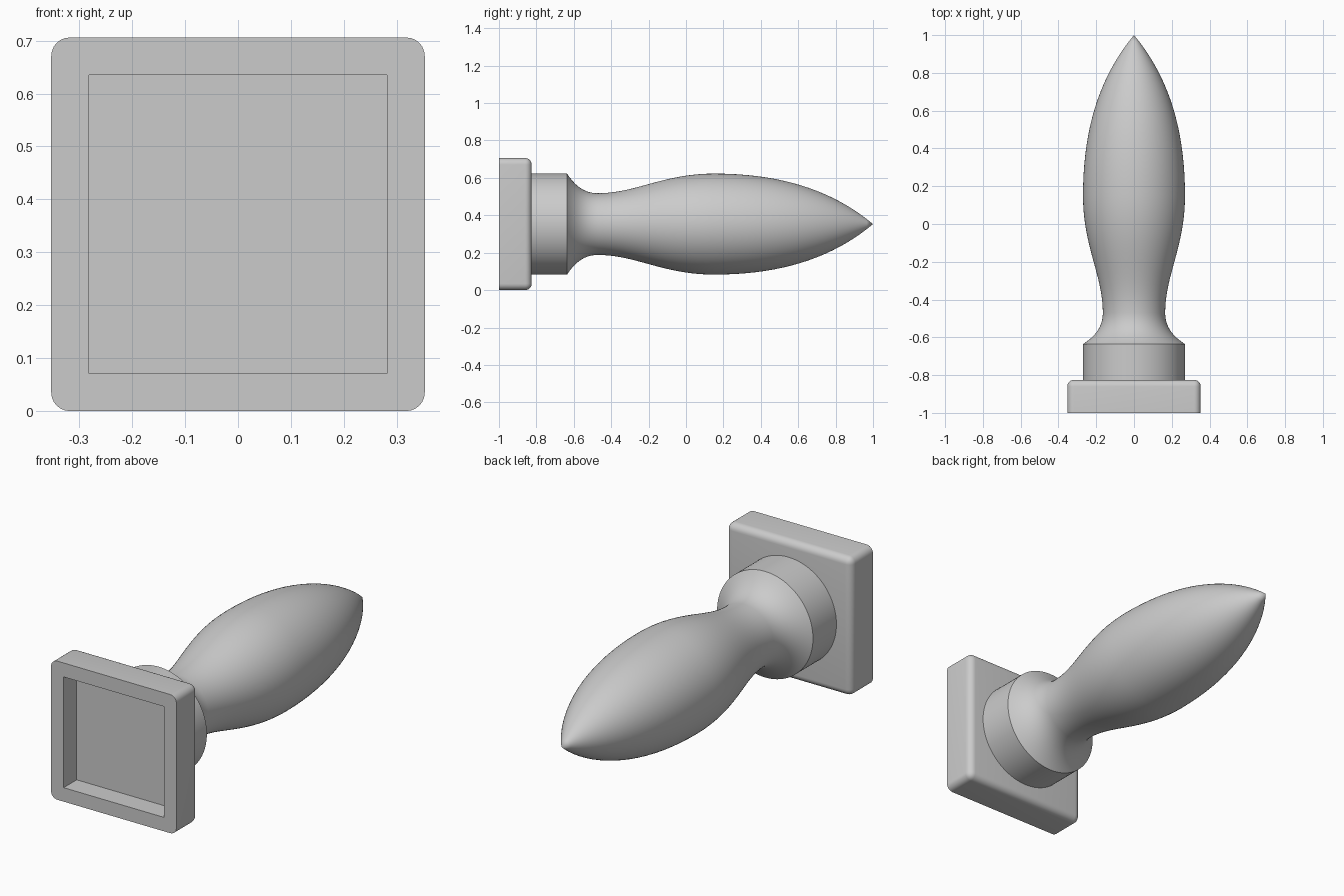
import bpy, bmesh, math
from mathutils import Vector, geometry

HALF = 0.353          # half width of the plate, also the axis height
BACK = -0.825         # rear face of the plate
WALL = 0.071
ROUND = 0.035
DEPTH = 0.105
SIDES = 96

cube = bpy.data.objects.get("Cube")
if cube:
    bpy.data.objects.remove(cube, do_unlink=True)

grey = bpy.data.materials.new("light grey")
grey.use_nodes = True
grey.diffuse_color = (0.6, 0.6, 0.6, 1)
grey.node_tree.nodes["Principled BSDF"].inputs["Base Color"].default_value = (0.6, 0.6, 0.6, 1)


def add_object(name, bm):
    bmesh.ops.recalc_face_normals(bm, faces=bm.faces[:])
    mesh = bpy.data.meshes.new(name)
    bm.to_mesh(mesh)
    bm.free()
    mesh.materials.append(grey)
    obj = bpy.data.objects.new(name, mesh)
    bpy.context.collection.objects.link(obj)
    return obj


def select_only(obj):
    bpy.ops.object.select_all(action='DESELECT')
    obj.select_set(True)
    bpy.context.view_layer.objects.active = obj


def box(half, y0, y1):
    bm = bmesh.new()
    bmesh.ops.create_cube(bm, size=1)
    for v in bm.verts:
        v.co = Vector((v.co.x * 2 * half,
                       y0 if v.co.y < 0 else y1,
                       v.co.z * 2 * half + HALF))
    return bm


def lathe(name, profile):
    """Turn (y, radius) points about the horizontal axis of the handle."""
    bm = bmesh.new()
    rings = []
    for y, r in profile:
        if r < 1e-5:
            rings.append([bm.verts.new((0, y, HALF))])
            continue
        angles = [2 * math.pi * i / SIDES for i in range(SIDES)]
        rings.append([bm.verts.new((r * math.cos(a), y, HALF + r * math.sin(a))) for a in angles])
    bm.faces.new(rings[0])
    for a, b in zip(rings, rings[1:]):
        for i in range(SIDES):
            j = (i + 1) % SIDES
            if len(b) == 1:
                bm.faces.new((a[i], a[j], b[0]))
            else:
                bm.faces.new((a[i], a[j], b[j], b[i]))
    return add_object(name, bm)


# Square plate: rounded corners and rear edges, crisp front edge
bm = box(HALF, -1, BACK)
edges = [e for e in bm.edges if max(v.co.y for v in e.verts) > -0.9]
bmesh.ops.bevel(bm, geom=edges, offset=ROUND, segments=6, profile=0.5, affect='EDGES')
plate = add_object("mounting_plate", bm)

# Square pocket in the front of the plate
cutter = add_object("pocket_cutter", box(HALF - WALL, -1.1, -1 + DEPTH))
cutter.hide_render = True
cut = plate.modifiers.new("pocket", 'BOOLEAN')
cut.operation = 'DIFFERENCE'
cut.solver = 'EXACT'
cut.object = cutter
select_only(plate)
bpy.ops.object.modifier_apply(modifier=cut.name)
bpy.data.objects.remove(cutter, do_unlink=True)

# Turned handle: straight collar, narrow neck, swelling body and pointed tip
curves = [
    ((-0.636, 0.27), (-0.59, 0.20), (-0.54, 0.165), (-0.47, 0.165)),
    ((-0.47, 0.165), (-0.27, 0.165), (-0.12, 0.27), (0.15, 0.27)),
    ((0.15, 0.27), (0.52, 0.27), (0.79, 0.175), (1, 0)),
]
profile = [(BACK - 0.01, 0.27)]
for k, points in enumerate(curves):
    steps = geometry.interpolate_bezier(*[Vector(p) for p in points], 20)
    profile += [(p[0], p[1]) for p in steps[(1 if k else 0):]]
handle = lathe("turned_handle", profile)

for obj in (plate, handle):
    select_only(obj)
    bpy.ops.object.shade_smooth_by_angle(angle=math.radians(30))
